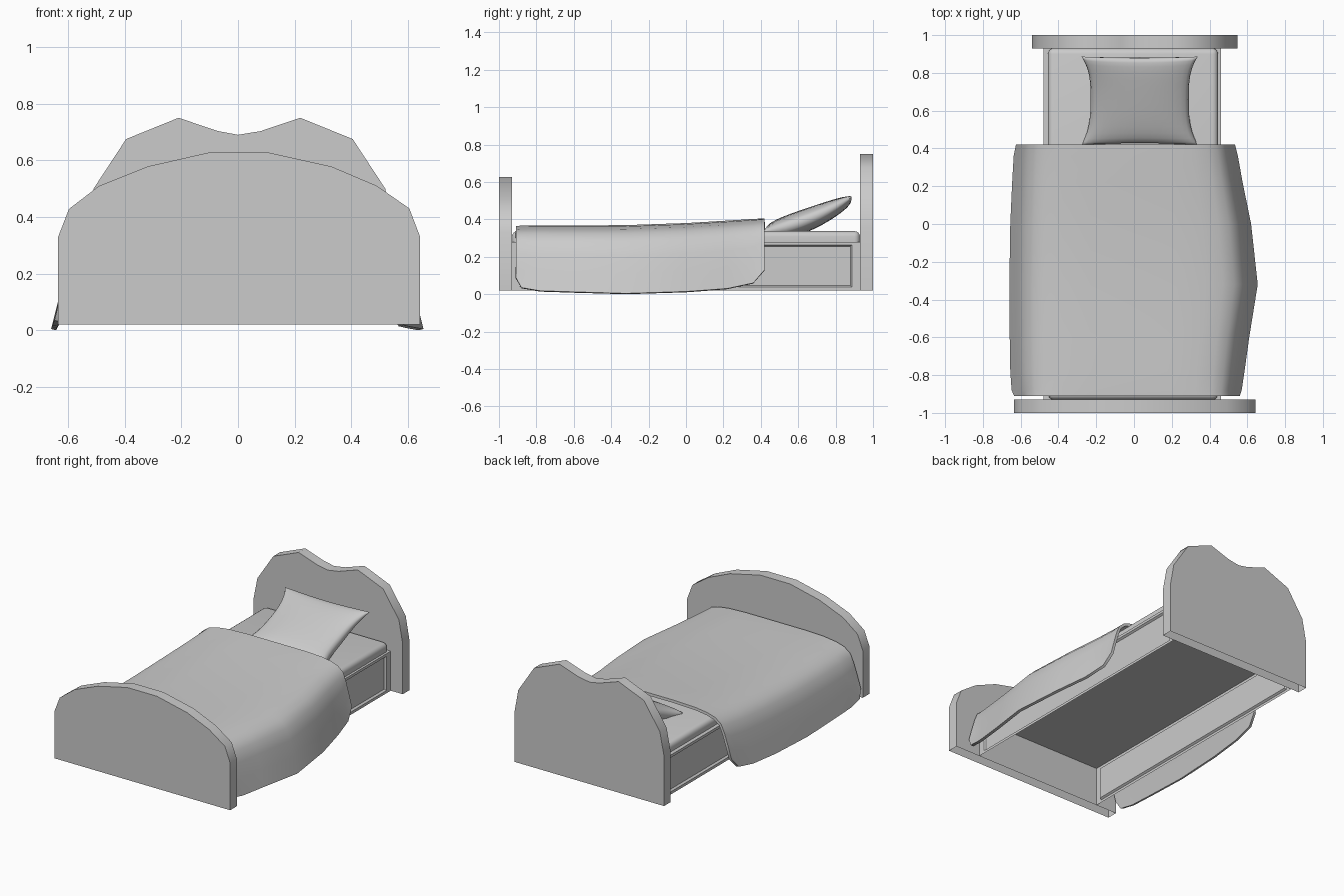
import bpy, bmesh, math
from mathutils import Matrix

if "Cube" in bpy.data.objects:
    bpy.data.objects.remove(bpy.data.objects["Cube"])


def add_object(name, bm):
    mesh = bpy.data.meshes.new(name)
    bm.to_mesh(mesh)
    bm.free()
    ob = bpy.data.objects.new(name, mesh)
    bpy.context.collection.objects.link(ob)
    return ob


def smooth(ob, angle=40):
    bpy.ops.object.select_all(action='DESELECT')
    ob.select_set(True)
    bpy.context.view_layer.objects.active = ob
    for m in list(ob.modifiers):
        bpy.ops.object.modifier_apply(modifier=m.name)
    bpy.ops.object.shade_smooth_by_angle(angle=math.radians(angle))


def box_bm(x0, x1, y0, y1, z0, z1):
    bm = bmesh.new()
    bmesh.ops.create_cube(bm, size=1)
    for v in bm.verts:
        v.co = ((x0, x1)[v.co.x > 0], (y0, y1)[v.co.y > 0], (z0, z1)[v.co.z > 0])
    bm.normal_update()
    return bm


def drop_bottom(bm):
    bm.normal_update()
    down = [f for f in bm.faces if f.normal.z < -0.9 and f.calc_center_median().z < 0.04]
    bmesh.ops.delete(bm, geom=down, context='FACES')


def board(name, outline, y0, y1):
    bm = bmesh.new()
    face = bm.faces.new([bm.verts.new((x, y0, z)) for x, z in outline])
    ext = bmesh.ops.extrude_face_region(bm, geom=[face])
    for v in ext['geom']:
        if isinstance(v, bmesh.types.BMVert):
            v.co.y = y1
    bmesh.ops.recalc_face_normals(bm, faces=bm.faces)
    drop_bottom(bm)
    smooth(add_object(name, bm), 45)


def sheet(bm, rows):
    grid = [[bm.verts.new(p) for p in row] for row in rows]
    for a, b in zip(grid, grid[1:]):
        for i in range(len(a) - 1):
            bm.faces.new((a[i], a[i + 1], b[i + 1], b[i]))


# End boards, open underneath
board("footboard", [(-0.635, 0.02), (-0.635, 0.33), (-0.597, 0.428), (-0.49, 0.51),
                    (-0.32, 0.578), (-0.105, 0.627), (0.11, 0.627), (0.33, 0.578),
                    (0.49, 0.51), (0.605, 0.43), (0.643, 0.33), (0.643, 0.02)], -1, -0.93)
board("headboard", [(-0.54, 0.02), (-0.54, 0.35), (-0.51, 0.5), (-0.395, 0.675),
                    (-0.21, 0.75), (-0.07, 0.703), (0, 0.69), (0.08, 0.703),
                    (0.22, 0.75), (0.405, 0.675), (0.52, 0.5), (0.547, 0.35),
                    (0.547, 0.02)], 0.93, 1)

# Bed frame: thin-walled box, open underneath, with recessed side panels
bm = box_bm(-0.48, 0.46, -0.93, 0.93, 0.02, 0.28)
for side in (-1, 1):
    panel = [f for f in bm.faces if f.normal.x * side > 0.9]
    bmesh.ops.inset_region(bm, faces=panel, thickness=0.025)
    for v in panel[0].verts:
        v.co.y *= 0.88 / 0.905
    bmesh.ops.inset_region(bm, faces=panel, thickness=0.012, depth=-0.012)
drop_bottom(bm)
add_object("bed_frame", bm)

# Mattress, rounded on top and resting on the frame
bm = box_bm(-0.455, 0.445, -0.93, 0.93, 0.28, 0.337)
rim = [e for e in bm.edges if max(v.co.z for v in e.verts) > 0.3]
bmesh.ops.bevel(bm, geom=rim, offset=0.03, segments=4, profile=0.5, affect='EDGES')
bm.normal_update()
bmesh.ops.delete(bm, geom=[f for f in bm.faces if f.normal.z < -0.9], context='FACES')
smooth(add_object("mattress", bm))

# Blanket: stations along the bed (y, left x, right x, top z, hem z)
stations = [(-0.91, -0.635, 0.56, 0.365, 0.09), (-0.88, -0.648, 0.57, 0.366, 0.035),
            (-0.78, -0.655, 0.585, 0.367, 0.018), (-0.6, -0.658, 0.61, 0.367, 0.012),
            (-0.32, -0.66, 0.655, 0.369, 0.004), (0.0, -0.655, 0.62, 0.38, 0.014),
            (0.22, -0.645, 0.575, 0.393, 0.03), (0.36, -0.637, 0.55, 0.402, 0.06),
            (0.42, -0.625, 0.535, 0.405, 0.13)]
drape = [(0, 1), (0.35, 1), (0.58, 0.982), (0.72, 0.94), (0.81, 0.88),
         (0.88, 0.76), (0.92, 0.56), (0.96, 0.29), (1, 0)]
rows = []
for y, xl, xr, top, hem in stations:
    rows.append([(xl * u, y, hem + (top - hem) * v) for u, v in drape[:0:-1]] +
                [(xr * u, y, hem + (top - hem) * v) for u, v in drape])
bm = bmesh.new()
sheet(bm, rows)
blanket = add_object("blanket", bm)
mod = blanket.modifiers.new("cloth_thickness", 'SOLIDIFY')
mod.thickness, mod.offset = 0.018, -1
smooth(blanket, 50)

# Pillow: two bulging sheets welded at the rim, fatter at the end sunk in the mattress
N = 16
steps = [math.sin(math.pi * (i / N - 0.5)) for i in range(N + 1)]
bm = bmesh.new()
for s in (1, -1):
    sheet(bm, [[(u * (0.26 + 0.048 * abs(v) ** 3),
                 v * (0.252 - 0.012 * (1 - u * u)),
                 s * (0.059 - 0.014 * v) * ((1 - u * u) * (1 - v * v)) ** 0.32
                 + 0.015 * v * v + 0.01 * (u * v) ** 2) for u in steps] for v in steps])
bmesh.ops.remove_doubles(bm, verts=bm.verts, dist=0.0005)
bmesh.ops.recalc_face_normals(bm, faces=bm.faces)
bmesh.ops.transform(bm, verts=bm.verts,
                    matrix=Matrix.Translation((0.03, 0.662, 0.403)) @
                    Matrix.Rotation(math.radians(22), 4, 'X'))
smooth(add_object("pillow", bm), 60)
